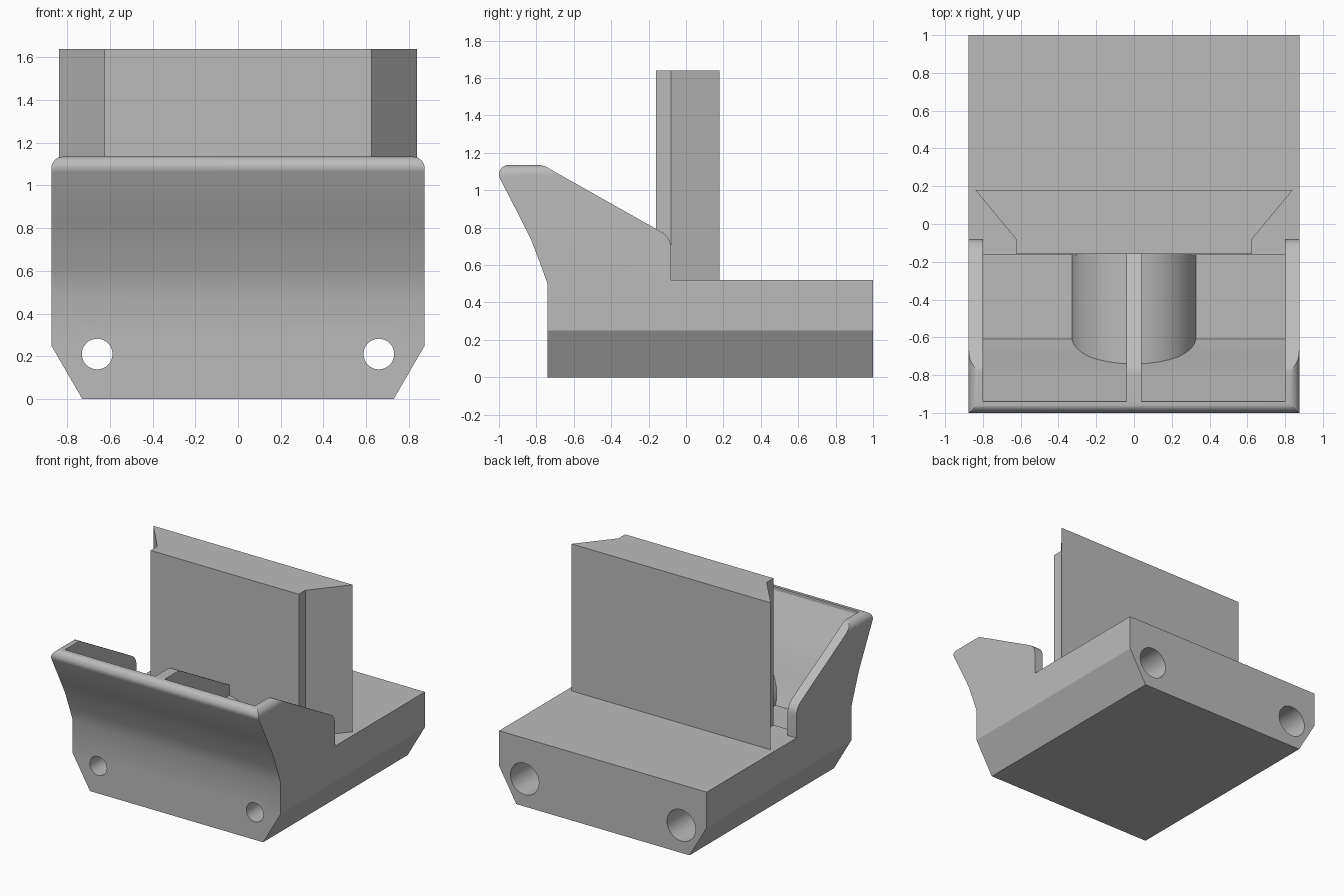
import bpy, bmesh
from math import sin, cos, pi, radians
from mathutils import Vector

if "Cube" in bpy.data.objects:
    bpy.data.objects.remove(bpy.data.objects["Cube"])

grey = bpy.data.materials.new("plain_grey")
grey.use_nodes = True
grey.diffuse_color = (0.5, 0.5, 0.5, 1)
grey.node_tree.nodes["Principled BSDF"].inputs["Base Color"].default_value = (0.5, 0.5, 0.5, 1)


def prism(name, profile, axis, start, end):
    """Extrude a 2D profile along one axis; the profile uses the other two axes in order."""
    bm = bmesh.new()
    verts = []
    for p in profile:
        co = list(p)
        co.insert("xyz".index(axis), start)
        verts.append(bm.verts.new(co))
    face = bm.faces.new(verts)
    new = bmesh.ops.extrude_face_region(bm, geom=[face])["geom"]
    shift = Vector([end - start if a == axis else 0 for a in "xyz"])
    bmesh.ops.translate(bm, vec=shift, verts=[v for v in new if isinstance(v, bmesh.types.BMVert)])
    bmesh.ops.recalc_face_normals(bm, faces=bm.faces)
    mesh = bpy.data.meshes.new(name)
    bm.to_mesh(mesh)
    bm.free()
    mesh.materials.append(grey)
    obj = bpy.data.objects.new(name, mesh)
    bpy.context.collection.objects.link(obj)
    return obj


def arc(cx, cy, r, a0, a1, n=8):
    return [(cx + r * cos(radians(a0 + (a1 - a0) * i / n)),
             cy + r * sin(radians(a0 + (a1 - a0) * i / n))) for i in range(n + 1)]


def combine(obj, tool, operation):
    mod = obj.modifiers.new(operation, "BOOLEAN")
    mod.operation, mod.solver, mod.object = operation, "EXACT", tool
    bpy.context.view_layer.objects.active = obj
    bpy.ops.object.modifier_apply(modifier=mod.name)
    bpy.data.objects.remove(tool)


def smooth(obj):
    bpy.ops.object.select_all(action="DESELECT")
    obj.select_set(True)
    bpy.context.view_layer.objects.active = obj
    bpy.ops.object.shade_smooth_by_angle(angle=radians(25))


# Body: side profile with flared front lip, sloping side walls and rear block
side = [(-0.74, 0), (1, 0), (1, 0.52), (-0.08, 0.52)]
side += arc(-0.18, 0.69, 0.1, 0, 60, 6)
side += [(-0.72, 1.109), (-0.745, 1.124), (-0.77, 1.133), (-0.79, 1.135)]
side += arc(-0.95, 1.085, 0.05, 90, 207)
side += [(-0.88, 0.84), (-0.83, 0.74), (-0.78, 0.61), (-0.74, 0.5)]
body = prism("body", side, "x", -1, 1)

# Front outline: chamfered lower corners, rounded upper corners
outline = [(-0.73, -0.01), (0.73, -0.01), (0.73, 0), (0.875, 0.25)]
outline += arc(0.82, 1.08, 0.055, 0, 90) + arc(-0.82, 1.08, 0.055, 90, 180)
outline += [(-0.875, 0.25), (-0.73, 0)]
combine(body, prism("outline_cutter", outline, "y", -1.2, 1.2), "INTERSECT")

# Pockets on either side of the centre rib
pocket = [(-0.165, 0.42), (-0.61, 0.42), (-0.65, 0.5), (-0.7, 0.61), (-0.75, 0.74),
          (-0.8, 0.84), (-0.94, 1.11), (-0.94, 1.3), (0.2, 1.3), (0.2, 0.52), (-0.165, 0.52)]
for s in (-1, 1):
    combine(body, prism("pocket_cutter", pocket, "x", s * 0.04, s * 0.8), "DIFFERENCE")

# Bolt holes, counterbored from the back
for x in (-0.66, 0.66):
    for r, start in ((0.072, -1), (0.12, -0.4)):
        ring = arc(x, 0.21, r, 0, 360, 32)[:-1]
        combine(body, prism("hole_cutter", ring, "y", start, 1.2), "DIFFERENCE")
smooth(body)

# Rounded barrel between the front wall and the plate
barrel = prism("barrel", [(0.33, 0.3)] + arc(0, 0.385, 0.33, 0, 180, 32) + [(-0.33, 0.3)],
               "y", -0.738, -0.12)
smooth(barrel)

# Upright dovetail plate
plate = [(-0.625, -0.16), (0.625, -0.16), (0.625, -0.08), (0.84, 0.18), (-0.84, 0.18), (-0.625, -0.08)]
prism("dovetail_plate", plate, "z", 0.5, 1.64)
